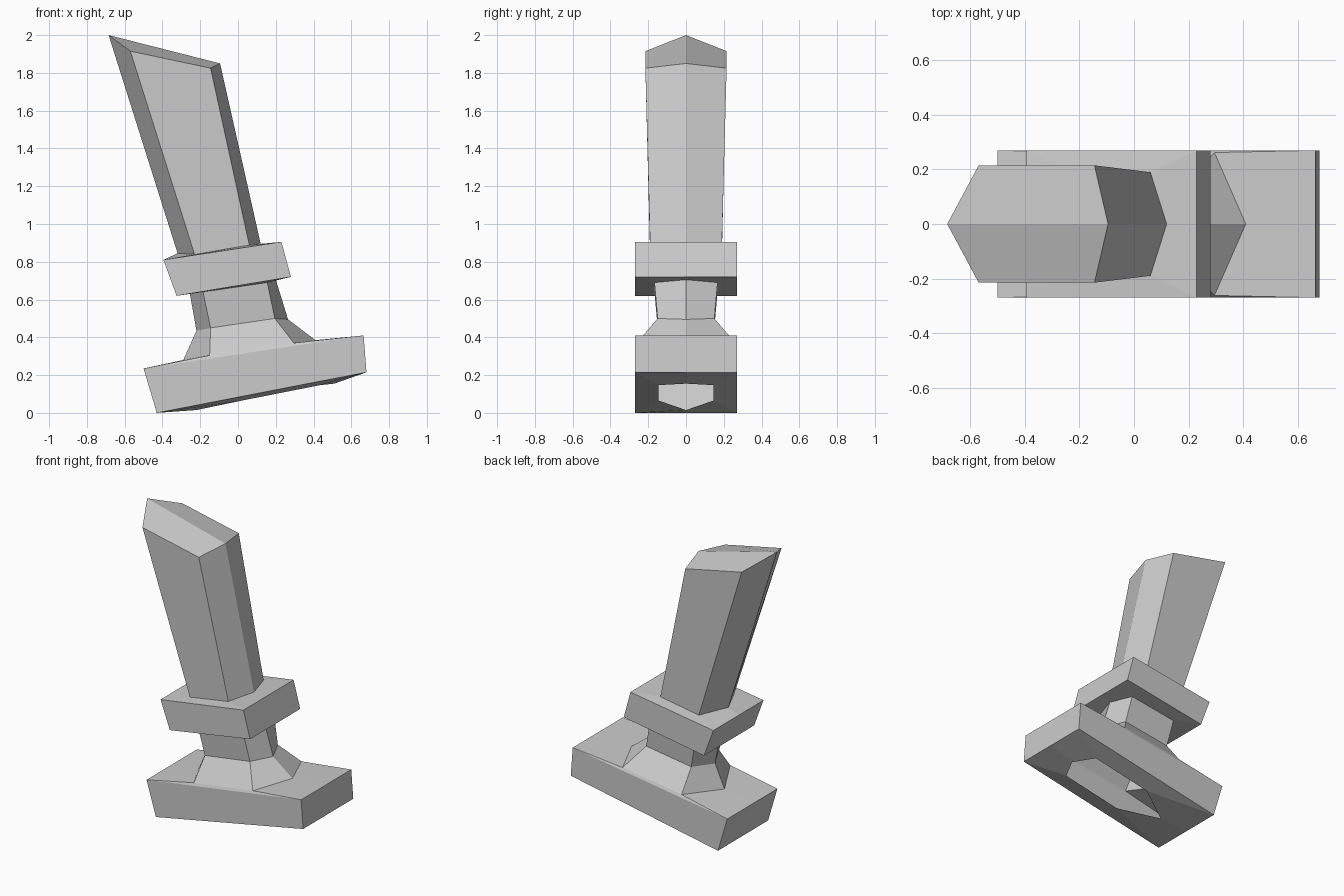
import bpy, bmesh

if "Cube" in bpy.data.objects:
    bpy.data.objects.remove(bpy.data.objects["Cube"])


def ring(left, a, b, right, y):
    """Six-point section: pointed ends at y=0, flat sides at +-y. Points are (x, z)."""
    return [(left[0], 0, left[1]), (a[0], -y, a[1]), (b[0], -y, b[1]),
            (right[0], 0, right[1]), (b[0], y, b[1]), (a[0], y, a[1])]


def slab(left, right):
    """Rectangular section as a six-point ring."""
    return ring(left, left, right, right, 0.27)


def loft(name, rings, cap=False):
    """Skin a stack of rings from bottom to top."""
    bm = bmesh.new()
    loops = [[bm.verts.new(p) for p in r] for r in rings]
    for lo, hi in zip(loops, loops[1:]):
        for i in range(6):
            j = (i + 1) % 6
            bm.faces.new((lo[i], lo[j], hi[j], hi[i]))
    if cap:  # two sloped quads meeting at a centre ridge
        t = loops[-1]
        bm.faces.new(t[0:4])
        bm.faces.new((t[0], t[3], t[4], t[5]))
    mesh = bpy.data.meshes.new(name)
    bm.to_mesh(mesh)
    bm.free()
    ob = bpy.data.objects.new(name, mesh)
    bpy.context.collection.objects.link(ob)
    return ob


# Shared sections where parts meet
base_hole = ring((-.22, .015), (.02, .065), (.435, .147), (.51, .155), .145)
flare_foot = ring((-.29, .28), (-.15, .305), (.295, .37), (.41, .385), .262)
neck_low = ring((-.22, .435), (-.145, .45), (.195, .50), (.265, .495), .15)
neck_top = ring((-.255, .632), (-.185, .64), (.155, .69), (.20, .705), .167)
blade_foot = ring((-.32, .845), (-.23, .84), (.06, .888), (.12, .895), .19)
blade_tip = ring((-.685, 2.0), (-.57, 1.915), (-.145, 1.825), (-.095, 1.85), .215)

# Tilted base block, open underneath
loft("base", [base_hole, slab((-.43, 0), (.68, .215)),
              slab((-.50, .235), (.665, .41)), flare_foot])

# Flared neck
loft("neck", [flare_foot, neck_low, neck_top])

# Collar block
loft("collar", [neck_top, slab((-.325, .62), (.28, .72)),
                slab((-.395, .81), (.23, .905)), blade_foot])

# Leaning six-sided shaft with slanted top
loft("shaft", [blade_foot, blade_tip], cap=True)
